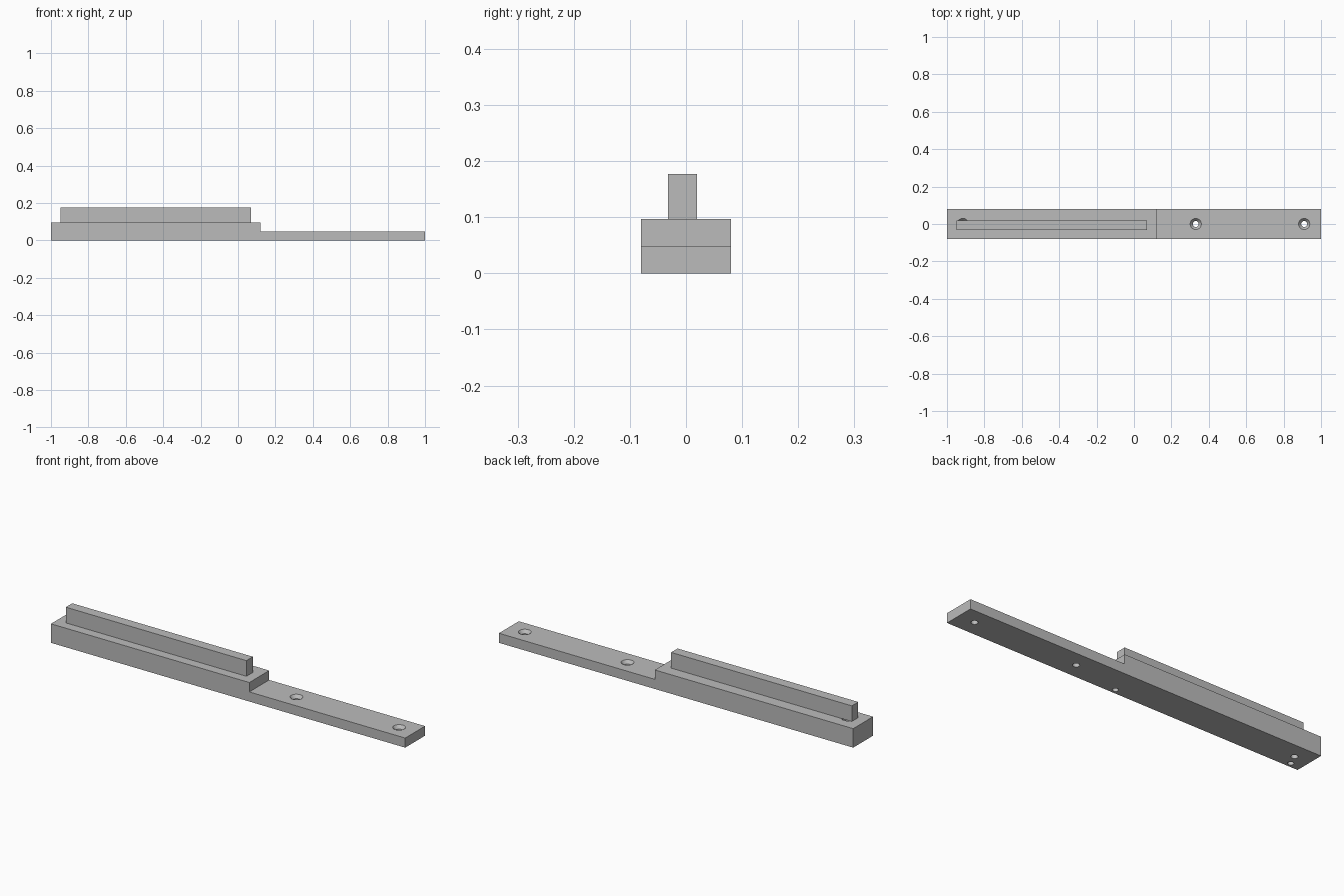
import bpy
import bmesh

cube = bpy.data.objects.get("Cube")
if cube:
    bpy.data.objects.remove(cube, do_unlink=True)

grey = bpy.data.materials.new("plain grey")
grey.use_nodes = True
colour = (0.5, 0.5, 0.5, 1)
grey.diffuse_color = colour
grey.node_tree.nodes["Principled BSDF"].inputs["Base Color"].default_value = colour

HALF_WIDTH = 0.08
LOW, HIGH, TOP = 0.049, 0.097, 0.177


def add_object(name, bm):
    bmesh.ops.recalc_face_normals(bm, faces=bm.faces)
    mesh = bpy.data.meshes.new(name)
    bm.to_mesh(mesh)
    bm.free()
    obj = bpy.data.objects.new(name, mesh)
    bpy.context.collection.objects.link(obj)
    mesh.materials.append(grey)
    return obj


def extrude_profile(name, points, y0, y1):
    """Side profile in x and z, pushed along y."""
    bm = bmesh.new()
    face = bm.faces.new([bm.verts.new((x, y0, z)) for x, z in points])
    new = bmesh.ops.extrude_face_region(bm, geom=[face])["geom"]
    verts = [v for v in new if isinstance(v, bmesh.types.BMVert)]
    bmesh.ops.translate(bm, verts=verts, vec=(0, y1 - y0, 0))
    return add_object(name, bm)


def cut_round(target, x, y, rings, sides=32):
    """Subtract a turned shape given as (radius, height) rings."""
    bm = bmesh.new()
    loops = []
    for radius, z in rings:
        circle = bmesh.ops.create_circle(bm, segments=sides, radius=radius)["verts"]
        bmesh.ops.translate(bm, verts=circle, vec=(x, y, z))
        loops.append(circle)
    for a, b in zip(loops, loops[1:]):
        for i in range(sides):
            j = (i + 1) % sides
            bm.faces.new((a[i], a[j], b[j], b[i]))
    bm.faces.new(loops[0])
    bm.faces.new(loops[-1])
    cutter = add_object("hole_cutter", bm)
    mod = target.modifiers.new("hole", "BOOLEAN")
    mod.operation = "DIFFERENCE"
    mod.solver = "EXACT"
    mod.object = cutter
    bpy.context.view_layer.objects.active = target
    bpy.ops.object.modifier_apply(modifier=mod.name)
    bpy.data.objects.remove(cutter, do_unlink=True)


# Stepped base bar
base = extrude_profile(
    "stepped_base",
    [(-1, 0), (1, 0), (1, LOW), (0.12, LOW), (0.12, HIGH), (-1, HIGH)],
    -HALF_WIDTH, HALF_WIDTH)

# Countersunk screw holes
BORE, HEAD, SINK = 0.016, 0.03, 0.016
for x, top in ((-0.915, HIGH), (0.33, LOW), (0.91, LOW)):
    cut_round(base, x, 0, [(BORE, -0.02), (BORE, top - SINK),
                           (HEAD, top), (HEAD, top + 0.02)])

# Blind pin holes in the underside
for x in (-0.94, 0.06):
    cut_round(base, x, -0.055, [(0.014, -0.02), (0.014, 0.06)])

# Upright guide rail
extrude_profile(
    "guide_rail",
    [(-0.95, HIGH), (0.07, HIGH), (0.07, TOP), (-0.95, TOP)],
    -0.032, 0.02)

# Smooth bores with crisp rims
bpy.ops.object.select_all(action="DESELECT")
base.select_set(True)
bpy.context.view_layer.objects.active = base
bpy.ops.object.shade_smooth_by_angle()
